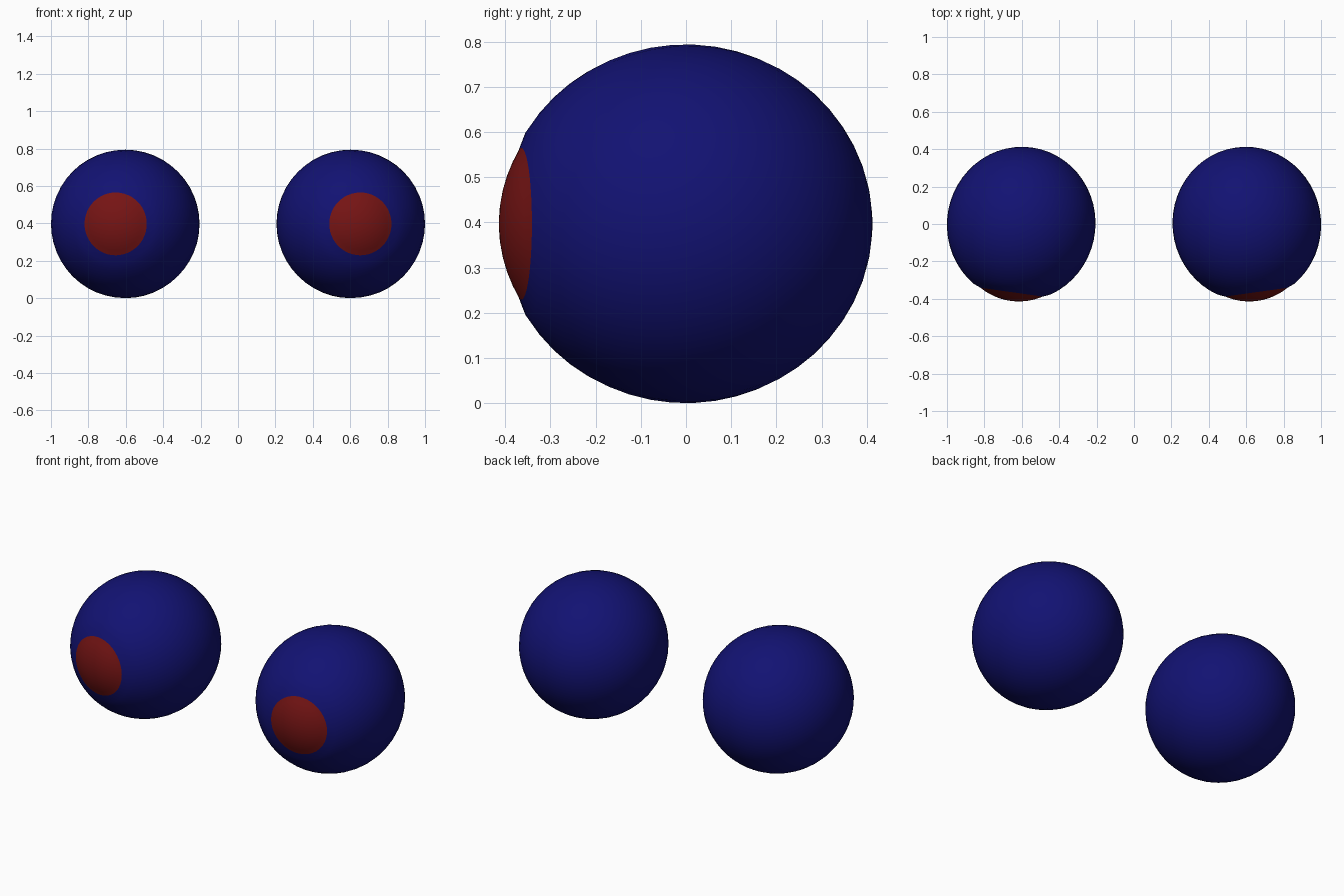
import bpy, bmesh
from math import sin, cos, asin, radians, pi, tau
from mathutils import Vector

cube = bpy.data.objects.get("Cube")
if cube:
    bpy.data.objects.remove(cube)

RADIUS, HALF_DEPTH = 0.397, 0.413       # slightly elongated ball
RIM, RIM_T, BULGE = 0.168, 0.368, 0.047  # iris edge and its dome
BLEND = 0.209                           # where the ball meets the iris collar
SEGMENTS, RINGS, DOME_RINGS = 48, 22, 6


def make_material(name, rgb):
    mat = bpy.data.materials.new(name)
    mat.use_nodes = True
    mat.diffuse_color = (*rgb, 1)
    mat.node_tree.nodes["Principled BSDF"].inputs["Base Color"].default_value = (*rgb, 1)
    return mat


blue = make_material("deep_blue", (0.006, 0.006, 0.17))
red = make_material("dark_red", (0.18, 0.007, 0.007))


def eye_profile():
    """Half outline from the back pole to the front pole, as (radius, 0, axis)."""
    end = pi - asin(BLEND / RADIUS)
    points = []
    for i in range(RINGS + 1):
        a = end * i / RINGS
        points.append(Vector((RADIUS * sin(a), 0, -HALF_DEPTH * cos(a))))
    dome_r = (RIM ** 2 + BULGE ** 2) / (2 * BULGE)
    centre = RIM_T + BULGE - dome_r
    spread = asin(RIM / dome_r)
    for i in range(DOME_RINGS + 1):
        a = spread * (1 - i / DOME_RINGS)
        points.append(Vector((dome_r * sin(a), 0, centre + dome_r * cos(a))))
    return points


def eye_mesh():
    bm = bmesh.new()
    verts = [bm.verts.new(p) for p in eye_profile()]
    edges = [bm.edges.new(pair) for pair in zip(verts, verts[1:])]
    bmesh.ops.spin(bm, geom=verts + edges, cent=(0, 0, 0), axis=(0, 0, 1),
                   angle=tau, steps=SEGMENTS)
    bmesh.ops.remove_doubles(bm, verts=bm.verts, dist=0.0005)
    bmesh.ops.recalc_face_normals(bm, faces=bm.faces)
    # The dome in front of the rim is the iris
    for face in bm.faces:
        face.smooth = True
        face.material_index = int(face.calc_center_median().z > RIM_T)
    mesh = bpy.data.meshes.new("eyeball")
    bm.to_mesh(mesh)
    bm.free()
    mesh.materials.append(blue)
    mesh.materials.append(red)
    return mesh


# Pair of eyes, each turned a little outward
mesh = eye_mesh()
for name, side in (("left_eye", 1), ("right_eye", -1)):
    eye = bpy.data.objects.new(name, mesh)
    eye.location = (side * 0.603, 0, RADIUS)
    eye.rotation_euler = (radians(90), 0, side * radians(8))
    bpy.context.collection.objects.link(eye)
